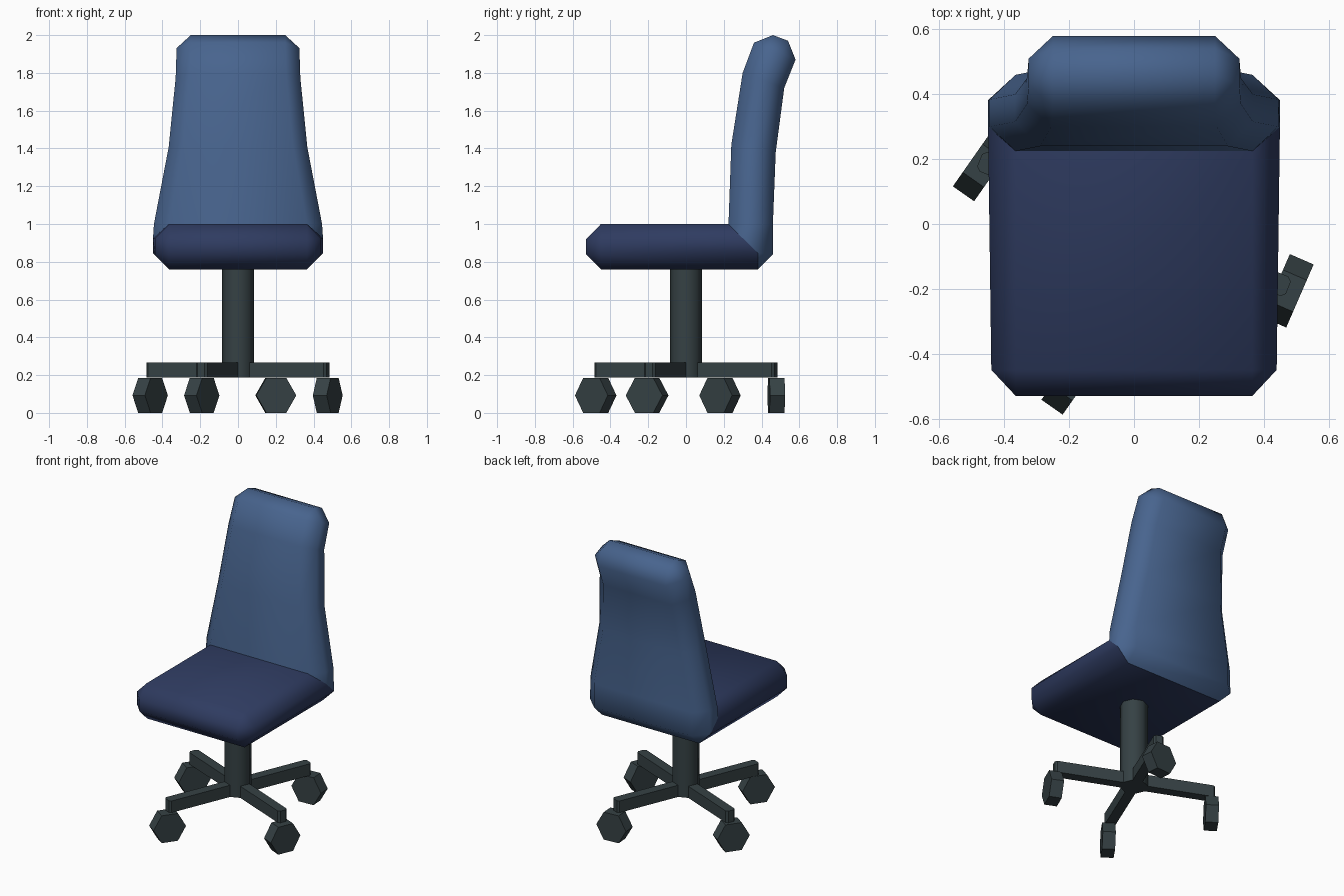
import bpy, bmesh, math
from mathutils import Matrix, Vector

if "Cube" in bpy.data.objects:
    bpy.data.objects.remove(bpy.data.objects["Cube"])


def material(name, rgb):
    m = bpy.data.materials.new(name)
    m.diffuse_color = (*rgb, 1)
    m.use_nodes = True
    m.node_tree.nodes["Principled BSDF"].inputs["Base Color"].default_value = m.diffuse_color
    return m


NAVY = material("navy fabric", (0.028, 0.044, 0.118))
BLUE = material("blue fabric", (0.064, 0.127, 0.270))
GREY = material("dark grey metal", (0.036, 0.053, 0.058))


def finish(bm, name, mat, angle):
    bmesh.ops.recalc_face_normals(bm, faces=bm.faces)
    me = bpy.data.meshes.new(name)
    bm.to_mesh(me)
    bm.free()
    me.materials.append(mat)
    ob = bpy.data.objects.new(name, me)
    bpy.context.collection.objects.link(ob)
    bpy.ops.object.select_all(action='DESELECT')
    ob.select_set(True)
    bpy.context.view_layer.objects.active = ob
    bpy.ops.object.shade_smooth_by_angle(angle=math.radians(angle))
    return ob


def ring(inner, outer, w_edge, w_side, sides=None):
    """Chamfered cushion section; points are (y, z) on the side profile."""
    a, b = Vector(inner), Vector(outer)
    s1, s2 = sides or (a.lerp(b, 0.32), a.lerp(b, 0.68))
    half = [(w_edge, a), (w_side, s1), (w_side, s2), (w_edge, b)]
    right = [Vector((x, p[0], p[1])) for x, p in half]
    left = [Vector((-x, p[0], p[1])) for x, p in reversed(half)]
    return right + left


def loft(name, rings, mat, cap):
    bm = bmesh.new()
    vs = [[bm.verts.new(p) for p in r] for r in rings]
    for r, q in zip(vs, vs[1:]):
        for i in range(8):
            j = (i + 1) % 8
            bm.faces.new((r[i], r[j], q[j], q[i]))
    bm.faces.new(vs[cap])
    bmesh.ops.remove_doubles(bm, verts=bm.verts, dist=0.0005)
    return finish(bm, name, mat, 60)


# Seat, ending in a mitre joint at the back
knee = (0.225, 1.0)
mitre = ((0.30, 0.925), (0.382, 0.845))
loft("seat", [
    ring((-0.53, 0.92), (-0.53, 0.84), 0.365, 0.365, ((-0.53, 0.92), (-0.53, 0.84))),
    ring((-0.45, 1.0), (-0.45, 0.76), 0.365, 0.44),
    ring(knee, (0.38, 0.76), 0.365, 0.45, mitre),
], NAVY, 0)

# Backrest, rising from the mitre and curling back at the top
loft("backrest", [
    ring(knee, (0.38, 0.76), 0.365, 0.45, mitre),
    ring(knee, (0.46, 0.84), 0.365, 0.45, mitre),
    ring(knee, (0.46, 1.0), 0.365, 0.445, ((0.30, 1.0), (0.384, 1.0))),
    ring((0.24, 1.42), (0.475, 1.38), 0.29, 0.367),
    ring((0.30, 1.80), (0.52, 1.72), 0.255, 0.33),
    ring((0.36, 1.96), (0.58, 1.87), 0.25, 0.325),
    ring((0.46, 2.0), (0.54, 1.97), 0.25, 0.25, ((0.46, 2.0), (0.54, 1.97))),
], BLUE, -1)

# Octagonal column
bm = bmesh.new()
bmesh.ops.create_cone(bm, cap_ends=True, segments=8, radius1=0.085, radius2=0.085,
                      depth=0.59, matrix=Matrix.Translation((0, 0, 0.483)))
for v in bm.verts:  # corners on the axes
    a = round(math.atan2(v.co.y, v.co.x) / (math.pi / 4)) * math.pi / 4
    v.co.x, v.co.y = 0.085 * math.cos(a), 0.085 * math.sin(a)
finish(bm, "column", GREY, 50)

# Four arms with chamfered ends
for k in range(4):
    bm = bmesh.new()
    pts = [(0.07, -0.0325), (0.502, -0.0325), (0.515, -0.02),
           (0.515, 0.02), (0.502, 0.0325), (0.07, 0.0325)]
    f = bm.faces.new([bm.verts.new((x, y, 0.188)) for x, y in pts])
    ext = bmesh.ops.extrude_face_region(bm, geom=[f])["geom"]
    bmesh.ops.translate(bm, vec=(0, 0, 0.079),
                        verts=[g for g in ext if isinstance(g, bmesh.types.BMVert)])
    bm.transform(Matrix.Rotation(math.radians(-22.5 + 90 * k), 4, 'Z'))
    finish(bm, f"base_arm_{k + 1}", GREY, 30)

# Hexagonal casters: centre x, y and rolling direction
for k, (x, y, turn) in enumerate([(0.475, -0.206, 66.5), (0.2, 0.478, 4),
                                  (-0.465, 0.18, 55), (-0.192, -0.478, 55)]):
    bm = bmesh.new()
    profile = [(0.106 * math.cos(i * math.pi / 3), 0.0925 / 0.866 * math.sin(i * math.pi / 3))
               for i in range(6)]
    f = bm.faces.new([bm.verts.new((px, -0.04, pz)) for px, pz in profile])
    ext = bmesh.ops.extrude_face_region(bm, geom=[f])["geom"]
    bmesh.ops.translate(bm, vec=(0, 0.08, 0),
                        verts=[g for g in ext if isinstance(g, bmesh.types.BMVert)])
    bm.transform(Matrix.Translation((x, y, 0.0925)) @
                 Matrix.Rotation(math.radians(turn), 4, 'Z'))
    finish(bm, f"caster_{k + 1}", GREY, 30)
